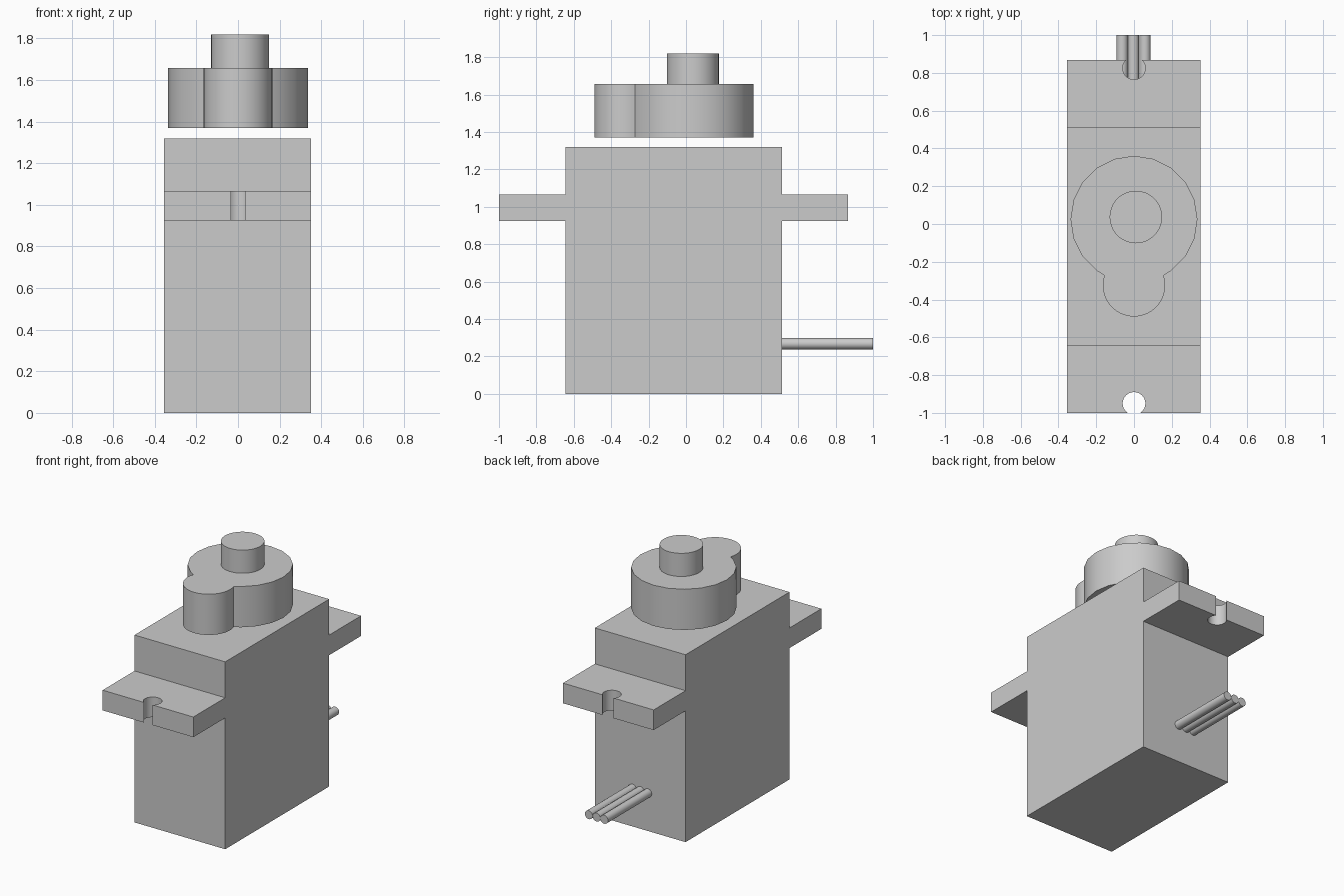
import bpy, bmesh
from math import radians, degrees, cos, sin, acos, asin, sqrt
from mathutils import Matrix

if "Cube" in bpy.data.objects:
    bpy.data.objects.remove(bpy.data.objects["Cube"], do_unlink=True)

grey = bpy.data.materials.new("plain grey")
grey.use_nodes = True
colour = (0.6, 0.6, 0.6, 1)
grey.diffuse_color = colour
grey.node_tree.nodes["Principled BSDF"].inputs["Base Color"].default_value = colour


def arc(cx, cy, r, start, end, steps):
    """Points along an arc, angles in degrees, both ends included."""
    angles = [radians(start + (end - start) * i / steps) for i in range(steps + 1)]
    return [(cx + r * cos(a), cy + r * sin(a)) for a in angles]


def prism(name, outline, z0, z1, matrix=None):
    """Solid made by raising a flat outline from z0 to z1."""
    bm = bmesh.new()
    base = bm.faces.new([bm.verts.new((x, y, z0)) for x, y in outline])
    raised = bmesh.ops.extrude_face_region(bm, geom=[base])["geom"]
    for v in raised:
        if isinstance(v, bmesh.types.BMVert):
            v.co.z = z1
    if matrix:
        bm.transform(matrix)
    bmesh.ops.recalc_face_normals(bm, faces=bm.faces)
    mesh = bpy.data.meshes.new(name)
    bm.to_mesh(mesh)
    bm.free()
    mesh.materials.append(grey)
    obj = bpy.data.objects.new(name, mesh)
    bpy.context.collection.objects.link(obj)
    bpy.ops.object.select_all(action="DESELECT")
    obj.select_set(True)
    bpy.context.view_layer.objects.active = obj
    bpy.ops.object.shade_smooth_by_angle(angle=radians(30))
    return obj


LEFT, RIGHT, FRONT, BACK = 0.352, -0.355, -0.645, 0.512

# Main case
prism("case", [(RIGHT, FRONT), (LEFT, FRONT), (LEFT, BACK), (RIGHT, BACK)], 0, 1.32)


# Mounting tabs with a round hole broken through the outer edge
def tab(name, root, tip, hole_y, r=0.06):
    side = 1 if tip > root else -1
    open_angle = degrees(asin(abs(tip - hole_y) / r))
    notch = arc(0, hole_y, r, side * open_angle, -side * (180 + open_angle), 28)
    notch[0] = (notch[0][0], tip)
    notch[-1] = (notch[-1][0], tip)
    prism(name, [(RIGHT, root), (LEFT, root), (LEFT, tip)] + notch + [(RIGHT, tip)],
          0.925, 1.067)


tab("front_tab", FRONT, -1, -0.95)
tab("back_tab", BACK, 0.867, 0.825)

# Gear cover: a large round joined to a small round
big_y, big_r, small_y, small_r = 0.025, 0.336, -0.325, 0.165
gap = big_y - small_y
reach = (gap**2 + big_r**2 - small_r**2) / (2 * gap)
half = degrees(acos(reach / big_r))
tilt = degrees(asin((gap - reach) / small_r))
big = arc(0, big_y, big_r, -54, 234, 16)
small = arc(0, small_y, small_r, 180 - tilt, 360 + tilt, 32)
prism("gear_cover", big + small, 1.37, 1.657)

# Output shaft
prism("output_shaft", arc(0.01, 0.037, 0.139, 0, 350, 35), 1.65, 1.82)

# Three wires leaving the back
for label, x in (("right", -0.062), ("middle", -0.003), ("left", 0.058)):
    lay = Matrix.Translation((x, 0, 0.268)) @ Matrix.Rotation(radians(-90), 4, "X")
    prism(label + "_wire", arc(0, 0, 0.03, 0, 345, 23), BACK - 0.01, 1, lay)
